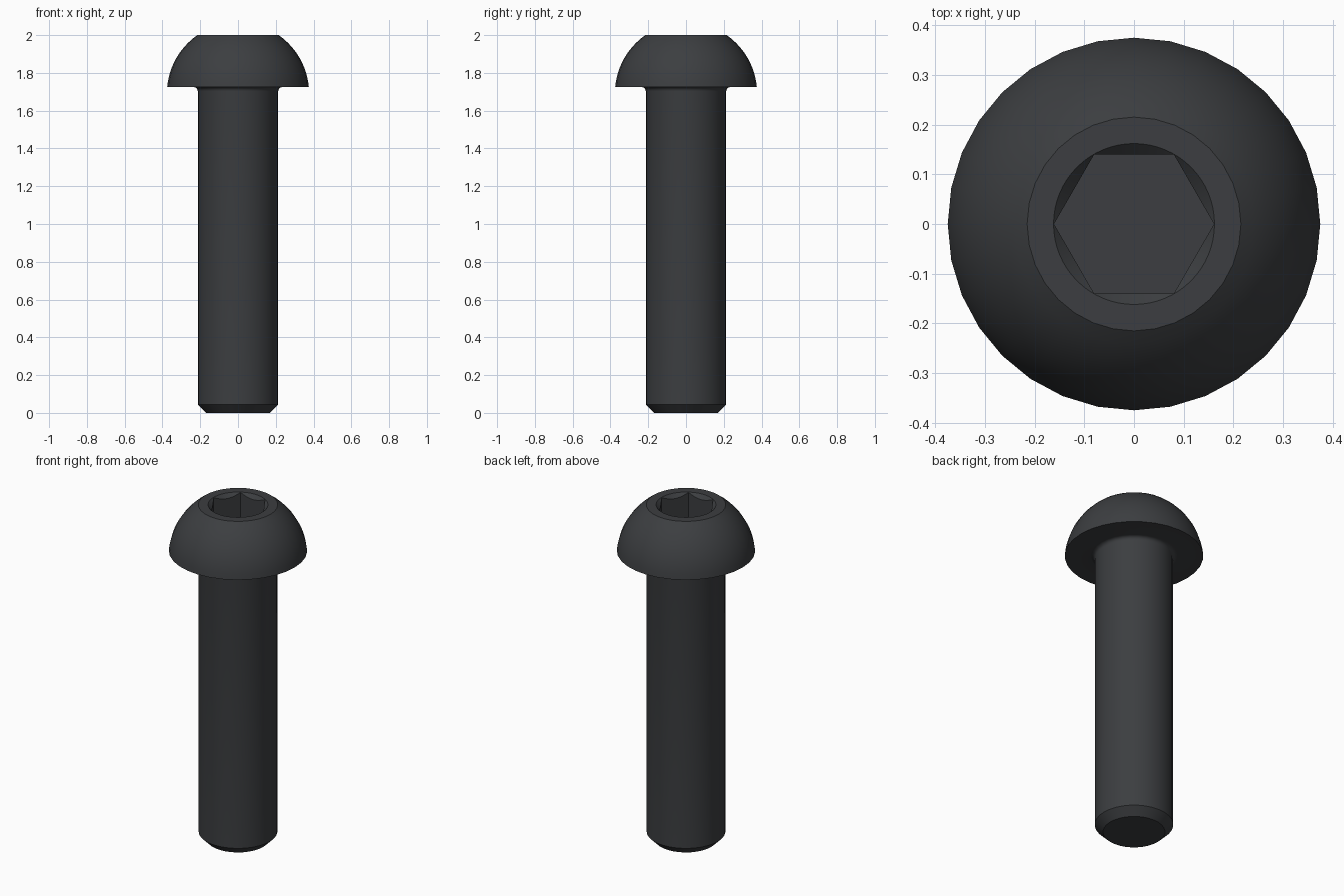
import bpy, bmesh, math
from mathutils import Matrix, Vector

if "Cube" in bpy.data.objects:
    bpy.data.objects.remove(bpy.data.objects["Cube"])

SIDES = 32
HEAD_Z, TOP_Z = 1.725, 2.0
SHANK_R, HEAD_R, FILLET = 0.213, 0.375, 0.022


def make_object(name, bm):
    bmesh.ops.recalc_face_normals(bm, faces=bm.faces)
    mesh = bpy.data.meshes.new(name)
    bm.to_mesh(mesh)
    bm.free()
    obj = bpy.data.objects.new(name, mesh)
    bpy.context.collection.objects.link(obj)
    return obj


def cone_cutter(name, sides, r_bottom, r_top, z_bottom, z_top):
    bm = bmesh.new()
    bmesh.ops.create_cone(
        bm, cap_ends=True, segments=sides, radius1=r_bottom, radius2=r_top,
        depth=z_top - z_bottom,
        matrix=Matrix.Translation((0, 0, (z_top + z_bottom) / 2)))
    # put a corner on the x axis
    v = max(bm.verts, key=lambda v: v.co.z + v.co.xy.length)
    bmesh.ops.rotate(bm, verts=bm.verts, cent=(0, 0, 0),
                     matrix=Matrix.Rotation(-math.atan2(v.co.y, v.co.x), 3, 'Z'))
    obj = make_object(name, bm)
    obj.hide_render = True
    return obj


# Profile: chamfered tip, shank, fillet under the head, domed head
profile = [(SHANK_R - 0.045, 0), (SHANK_R, 0.045)]
for i in range(5):
    a = math.radians(90 * i / 4)
    profile.append((SHANK_R + FILLET * (1 - math.cos(a)),
                    HEAD_Z - FILLET * (1 - math.sin(a))))
centre_z = HEAD_Z - 0.034
dome_r = math.hypot(HEAD_R, 0.034)
a0, a1 = math.asin(0.034 / dome_r), math.asin((TOP_Z - centre_z) / dome_r)
for i in range(11):
    a = a0 + (a1 - a0) * i / 10
    profile.append((dome_r * math.cos(a), centre_z + dome_r * math.sin(a)))

# Revolve the profile and cap both ends
bm = bmesh.new()
rings = []
for r, z in profile:
    rings.append([bm.verts.new((r * math.cos(k * math.tau / SIDES),
                                r * math.sin(k * math.tau / SIDES), z))
                  for k in range(SIDES)])
for low, high in zip(rings, rings[1:]):
    for k in range(SIDES):
        n = (k + 1) % SIDES
        bm.faces.new((low[k], low[n], high[n], high[k]))
bm.faces.new(rings[0])
bm.faces.new(rings[-1])
bolt = make_object("button_head_bolt", bm)

# Hex socket with a countersunk rim
cutters = [
    cone_cutter("hex_socket_cutter", 6, 0.161, 0.161, 1.83, 2.1),
    cone_cutter("countersink_cutter", 64, 0.062, 0.212, 1.90, 2.05),
]
bpy.context.view_layer.objects.active = bolt
bolt.select_set(True)
for cutter in cutters:
    mod = bolt.modifiers.new(cutter.name, 'BOOLEAN')
    mod.operation = 'DIFFERENCE'
    mod.solver = 'EXACT'
    mod.object = cutter
    bpy.ops.object.modifier_apply(modifier=mod.name)
    bpy.data.objects.remove(cutter)

# Dark steel, smooth sides with sharp edges
steel = bpy.data.materials.new("dark_steel")
steel.diffuse_color = (0.045, 0.048, 0.052, 1)
steel.use_nodes = True
steel.node_tree.nodes["Principled BSDF"].inputs["Base Color"].default_value = steel.diffuse_color
bolt.data.materials.clear()
bolt.data.materials.append(steel)
bpy.ops.object.shade_smooth_by_angle(angle=math.radians(30))
